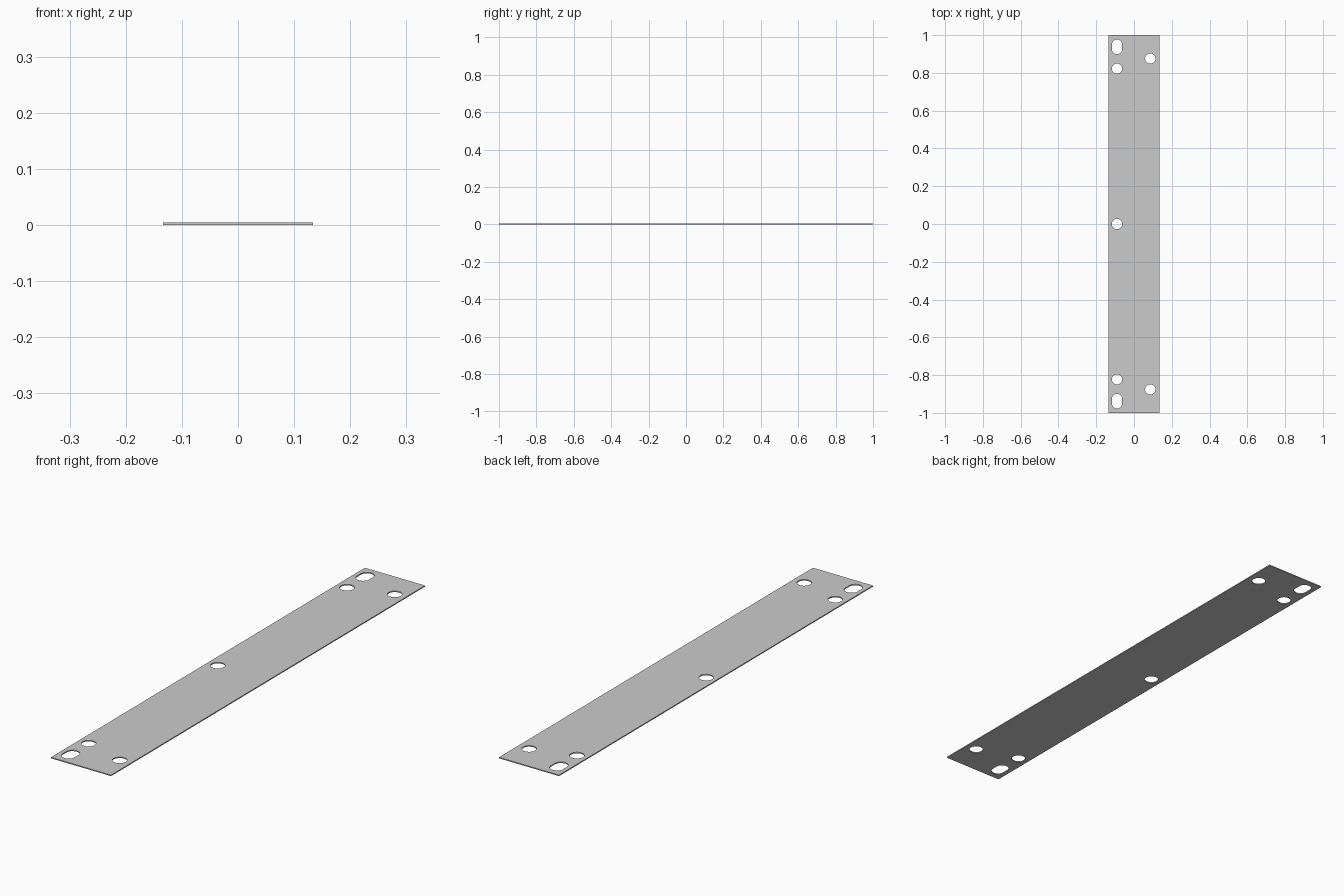
import bpy
from math import cos, sin, pi

if "Cube" in bpy.data.objects:
    bpy.data.objects.remove(bpy.data.objects["Cube"])

HALF_W, HALF_L, THICK = 0.134, 1.0, 0.0045
R = 0.027                      # hole radius
LEFT, RIGHT = -0.09, 0.086     # hole columns


def hole(cx, cy, stretch=0.0, n=32):
    """Round hole, or a slot along y when stretch > 0."""
    pts = []
    for i in range(n):
        a = 2 * pi * (i + 0.5) / n
        off = stretch if sin(a) > 0 else -stretch
        pts.append((cx + R * cos(a), cy + R * sin(a) + off))
    return pts


# Outline and cut-outs of the flat plate
loops = [[(-HALF_W, -HALF_L), (HALF_W, -HALF_L), (HALF_W, HALF_L), (-HALF_W, HALF_L)]]
loops.append(hole(LEFT, 0))
for s in (-1, 1):
    loops.append(hole(LEFT, s * 0.823))
    loops.append(hole(RIGHT, s * 0.876))
    loops.append(hole(LEFT, s * 0.938, stretch=0.012))

# Filled profile extruded to the sheet thickness
curve = bpy.data.curves.new("mounting_plate", 'CURVE')
curve.dimensions = '2D'
curve.fill_mode = 'BOTH'
curve.extrude = THICK / 2
for pts in loops:
    sp = curve.splines.new('POLY')
    sp.points.add(len(pts) - 1)
    for p, (x, y) in zip(sp.points, pts):
        p.co = (x, y, 0, 1)
    sp.use_cyclic_u = True

plate = bpy.data.objects.new("mounting_plate", curve)
bpy.context.collection.objects.link(plate)
plate.location.z = THICK / 2
bpy.context.view_layer.objects.active = plate
plate.select_set(True)
bpy.ops.object.convert(target='MESH')

# Weld the faces to the walls, keep the rims crisp
bpy.ops.object.mode_set(mode='EDIT')
bpy.ops.mesh.select_all(action='SELECT')
bpy.ops.mesh.remove_doubles(threshold=0.0001)
bpy.ops.mesh.normals_make_consistent(inside=False)
bpy.ops.object.mode_set(mode='OBJECT')
bpy.ops.object.shade_smooth_by_angle()
